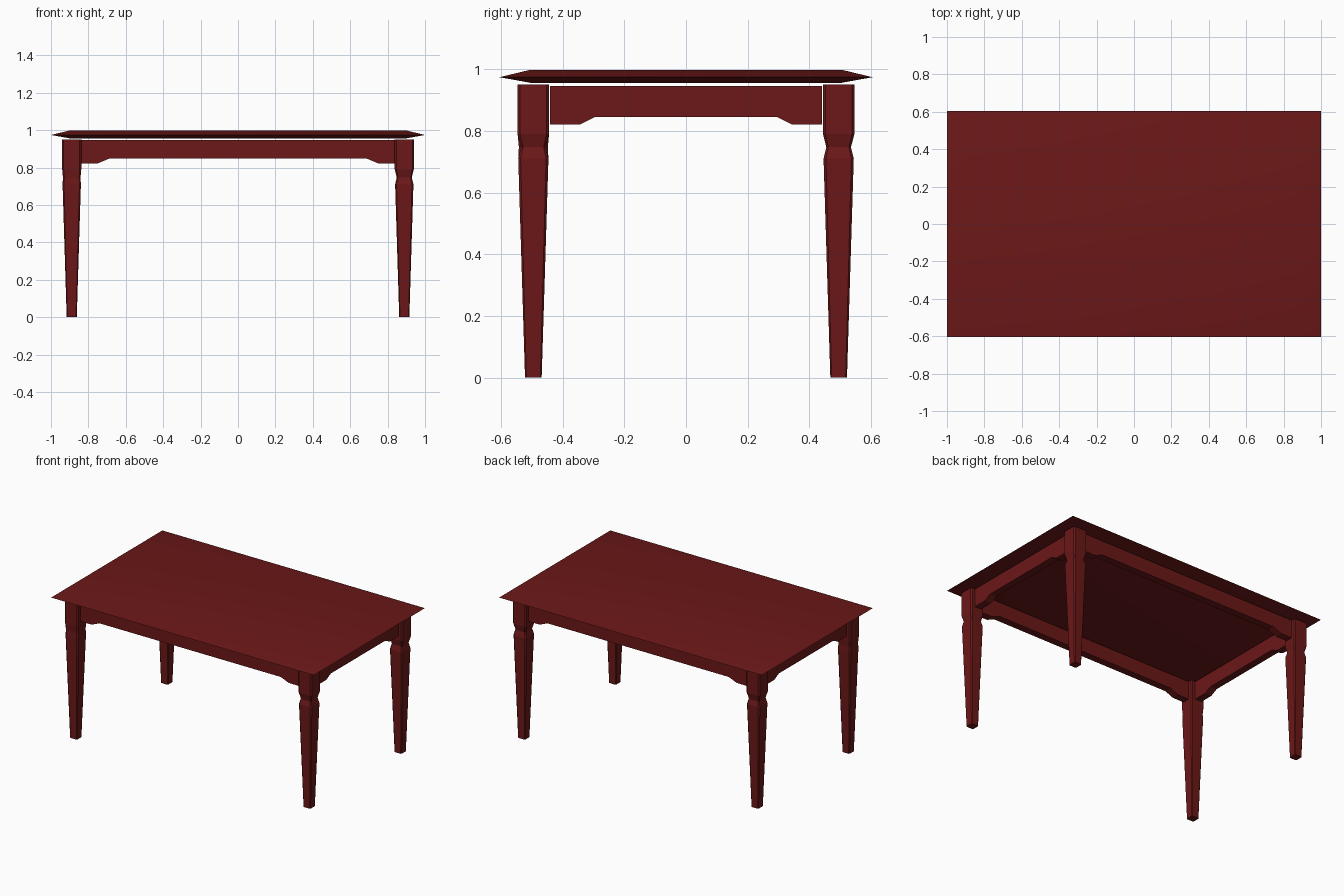
import bpy, bmesh, math

if "Cube" in bpy.data.objects:
    bpy.data.objects.remove(bpy.data.objects["Cube"])

wood = bpy.data.materials.new("red_wood")
wood.diffuse_color = (0.15, 0.009, 0.009, 1)
wood.use_nodes = True
wood.node_tree.nodes["Principled BSDF"].inputs["Base Color"].default_value = wood.diffuse_color


def loft(name, rings, location=(0, 0, 0), smooth=False):
    """Skin a stack of equal-sized vertex rings and cap both ends."""
    bm = bmesh.new()
    loops = [[bm.verts.new(p) for p in ring] for ring in rings]
    for a, b in zip(loops, loops[1:]):
        for i in range(len(a)):
            j = (i + 1) % len(a)
            bm.faces.new((a[i], a[j], b[j], b[i]))
    bm.faces.new(loops[0])
    bm.faces.new(loops[-1])
    bmesh.ops.recalc_face_normals(bm, faces=bm.faces)
    mesh = bpy.data.meshes.new(name)
    bm.to_mesh(mesh)
    bm.free()
    mesh.materials.append(wood)
    ob = bpy.data.objects.new(name, mesh)
    ob.location = location
    bpy.context.collection.objects.link(ob)
    if smooth:
        bpy.ops.object.select_all(action='DESELECT')
        ob.select_set(True)
        bpy.context.view_layer.objects.active = ob
        bpy.ops.object.shade_smooth_by_angle(angle=math.radians(30))
    return ob


def rect(hx, hy, z):
    return [(-hx, -hy, z), (hx, -hy, z), (hx, hy, z), (-hx, hy, z)]


def chamfered_square(h, z):
    c = h * 0.84
    return [(-c, -h, z), (c, -h, z), (h, -c, z), (h, c, z),
            (c, h, z), (-c, h, z), (-h, c, z), (-h, -c, z)]


# Table top: flat slab feathered to a thin rim
loft("table_top", [rect(0.9, 0.505, 0.956), rect(1.0, 0.605, 0.974),
                   rect(0.9, 0.505, 0.998)], smooth=True)

# Tapered legs with a cut neck; one leg has a much shallower neck
LEG_X, LEG_Y = 0.889, 0.495
for sx, side in ((-1, "left"), (1, "right")):
    for sy, end in ((-1, "front"), (1, "back")):
        neck = 0.047 if (sx, sy) == (-1, -1) else 0.040
        profile = [(0.027, 0), (0.049, 0.71), (neck, 0.747),
                   (0.051, 0.79), (0.051, 0.95)]
        loft(f"{end}_{side}_leg", [chamfered_square(h, z) for h, z in profile],
             (sx * LEG_X, sy * LEG_Y, 0))


# Aprons with stepped lower edge
def apron(name, half, foot, arch, location, turned):
    t = 0.025
    outline = [(-half, 0.945), (-half, 0.82), (-foot, 0.82), (-arch, 0.845),
               (arch, 0.845), (foot, 0.82), (half, 0.82), (half, 0.945)]
    ob = loft(name, [[(x, y, z) for x, z in outline] for y in (-t, t)], location)
    if turned:
        ob.rotation_euler.z = math.pi / 2


for s, end, side in ((-1, "front", "left"), (1, "back", "right")):
    apron(f"{end}_apron", 0.836, 0.75, 0.69, (0, s * LEG_Y, 0.002), False)
    apron(f"{side}_apron", 0.441, 0.345, 0.295, (s * LEG_X, 0, 0), True)
